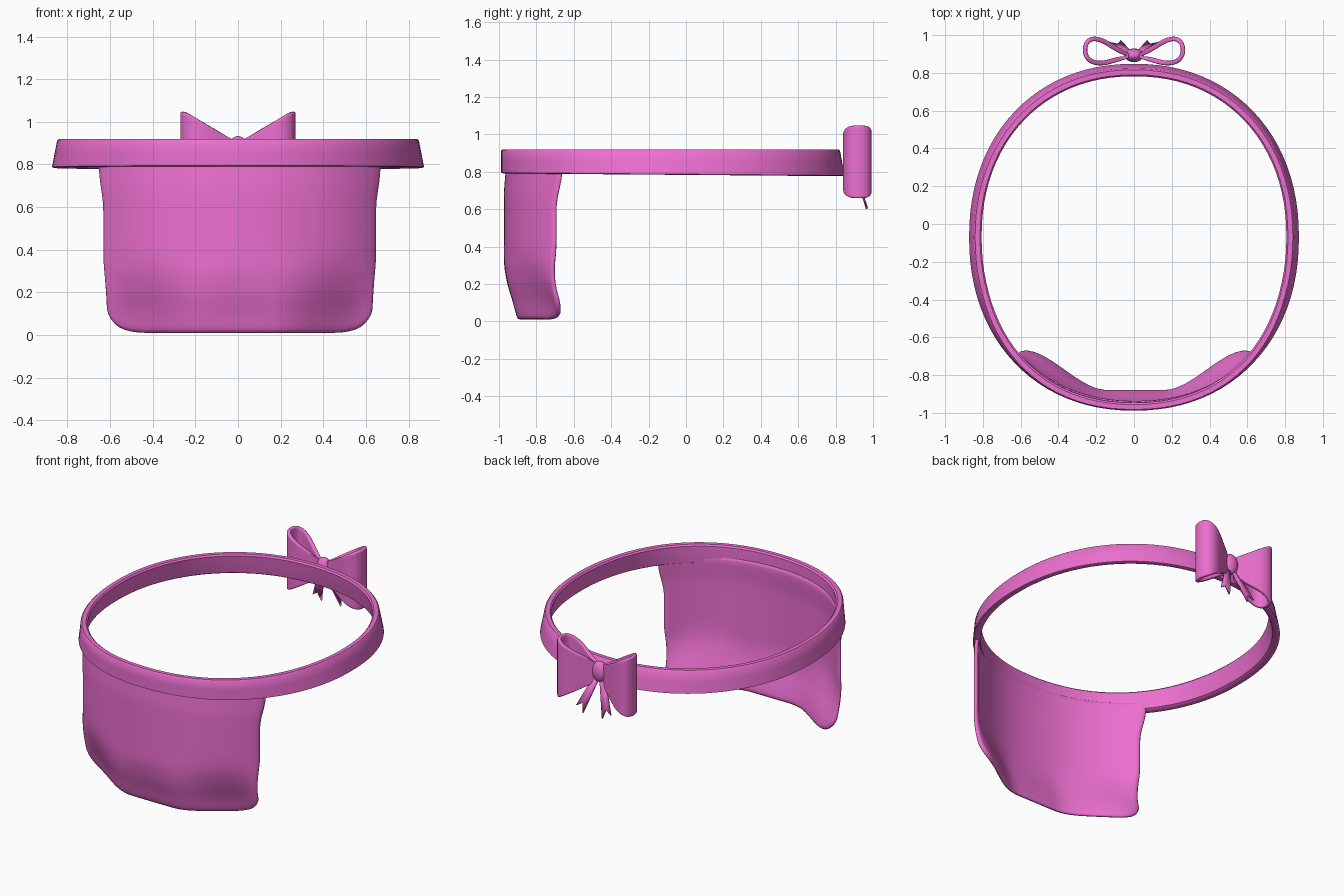
import bpy, bmesh, math
from mathutils import Vector

if "Cube" in bpy.data.objects:
    bpy.data.objects.remove(bpy.data.objects["Cube"])

pink = bpy.data.materials.new("pink_cloth")
pink.diffuse_color = (0.84, 0.16, 0.63, 1)
pink.use_nodes = True
pink.node_tree.nodes["Principled BSDF"].inputs["Base Color"].default_value = pink.diffuse_color


def make(name, verts, faces, thick=0, subsurf=0, angle=40):
    mesh = bpy.data.meshes.new(name)
    mesh.from_pydata(verts, [], faces)
    bm = bmesh.new()
    bm.from_mesh(mesh)
    bmesh.ops.recalc_face_normals(bm, faces=bm.faces)
    bm.to_mesh(mesh)
    bm.free()
    ob = bpy.data.objects.new(name, mesh)
    bpy.context.collection.objects.link(ob)
    mesh.materials.append(pink)
    if thick:
        mod = ob.modifiers.new("thickness", 'SOLIDIFY')
        mod.thickness = thick
        mod.offset = 0
    if subsurf:
        mod = ob.modifiers.new("smooth", 'SUBSURF')
        mod.levels = mod.render_levels = subsurf
    bpy.ops.object.select_all(action='DESELECT')
    bpy.context.view_layer.objects.active = ob
    ob.select_set(True)
    bpy.ops.object.shade_smooth_by_angle(angle=math.radians(angle))
    return ob


def grid_faces(rows, cols, wrap_rows=False, wrap_cols=False):
    return [(i * cols + j, i * cols + (j + 1) % cols,
             (i + 1) % rows * cols + (j + 1) % cols, (i + 1) % rows * cols + j)
            for i in range(rows if wrap_rows else rows - 1)
            for j in range(cols if wrap_cols else cols - 1)]


def interp(table, t):
    for (a, p), (b, q) in zip(table, table[1:]):
        if t <= b:
            return p + (q - p) * max(0, t - a) / (b - a)
    return table[-1][1]


def smooth(a, b, t):
    t = min(1, max(0, (t - a) / (b - a)))
    return t * t * (3 - 2 * t)


# Waistband: rounded section swept round a slightly squared oval
N, P = 96, 2 / 2.15
section = [(0, 0), (0, 0.05), (0, 0.5), (0, 0.94), (-0.006, 1), (-0.032, 1),
           (-0.042, 0.93), (-0.044, 0.5), (-0.042, 0.06), (-0.03, 0), (-0.01, -0.03)]
verts = []
for i in range(N):
    a = 2 * math.pi * i / N
    c, s = math.cos(a), math.sin(a)
    back = (s + 1) / 2
    lean = 0.026 * smooth(-1, -0.2, s)
    for off, h in section:
        o = off - lean * h
        low = 0.795 - 0.015 * back
        verts.append((math.copysign(abs(c) ** P, c) * (0.873 + o),
                      math.copysign(abs(s) ** P, s) * (0.918 + o) - 0.07,
                      low + (0.92 - low) * h))
make("waistband", verts, grid_faces(N, len(section), True, True))

# Apron panel: curved sheet hanging from the front of the band
width = [(0, 0.625), (0.15, 0.625), (0.35, 0.64), (0.62, 0.64), (0.75, 0.66), (0.86, 0.66)]
front = [(0, -0.885), (0.1, -0.91), (0.2, -0.942), (0.3, -0.96), (0.7, -0.96),
         (0.78, -0.952), (0.86, -0.948)]
R, C = 19, 33
verts = []
for i in range(R):
    for j in range(C):
        u = -1 + 2 * j / (C - 1)
        au = abs(u)
        k = max(0, (au - 0.72) / 0.28)
        bottom = 0.008 + 0.095 * (1 - math.sqrt(max(0, 1 - k * k)))
        z = bottom + (0.85 - bottom) * i / (R - 1)
        x = u * interp(width, z)
        yc = interp(front, z)
        arc = 0.89 * (1 - max(0, 1 - (abs(x) / 0.855) ** 2.15) ** (1 / 2.15))
        wave = 0.225 * smooth(0.15, 0.62, abs(x))
        m = smooth(0.05, 0.42, z)
        verts.append((x + 0.008, yc + wave * (1 - m) + arc * m, z))
make("apron_panel", verts, grid_faces(R, C), 0.028, 1)

# Bow loops and tails, mirrored left and right
loop = [(0.02, 0.885), (0.08, 0.875), (0.14, 0.855), (0.2, 0.848), (0.25, 0.872),
        (0.264, 0.925), (0.248, 0.972), (0.208, 0.985), (0.155, 0.967),
        (0.1, 0.93), (0.05, 0.905)]
for side, tag in ((1, "right"), (-1, "left")):
    verts = []
    for x, y in loop:
        h = 0.045 + 0.15 * min(1, x / 0.245)
        for t in (-1, -0.93, -0.5, 0, 0.5, 0.93, 1):
            verts.append((side * x, y, 0.853 + h * t))
    make("bow_loop_" + tag, verts, grid_faces(len(loop), 7, True), 0.026, 2)

    tail = [(0.0, 0.83), (0.035, 0.84), (0.125, 0.635), (0.085, 0.66), (0.07, 0.602)]
    verts = [(side * x, 0.895 + (0.83 - z) * 0.32, z) for x, z in tail]
    make("bow_tail_" + tag, verts, [(0, 1, 3), (1, 2, 3), (0, 3, 4)], 0.012)

# Bow knot
bm = bmesh.new()
bmesh.ops.create_uvsphere(bm, u_segments=24, v_segments=16, radius=1)
verts = [Vector((v.co.x * 0.05, v.co.y * 0.036 + 0.893, v.co.z * 0.068 + 0.865)) for v in bm.verts]
faces = [[v.index for v in f.verts] for f in bm.faces]
bm.free()
make("bow_knot", verts, faces)
